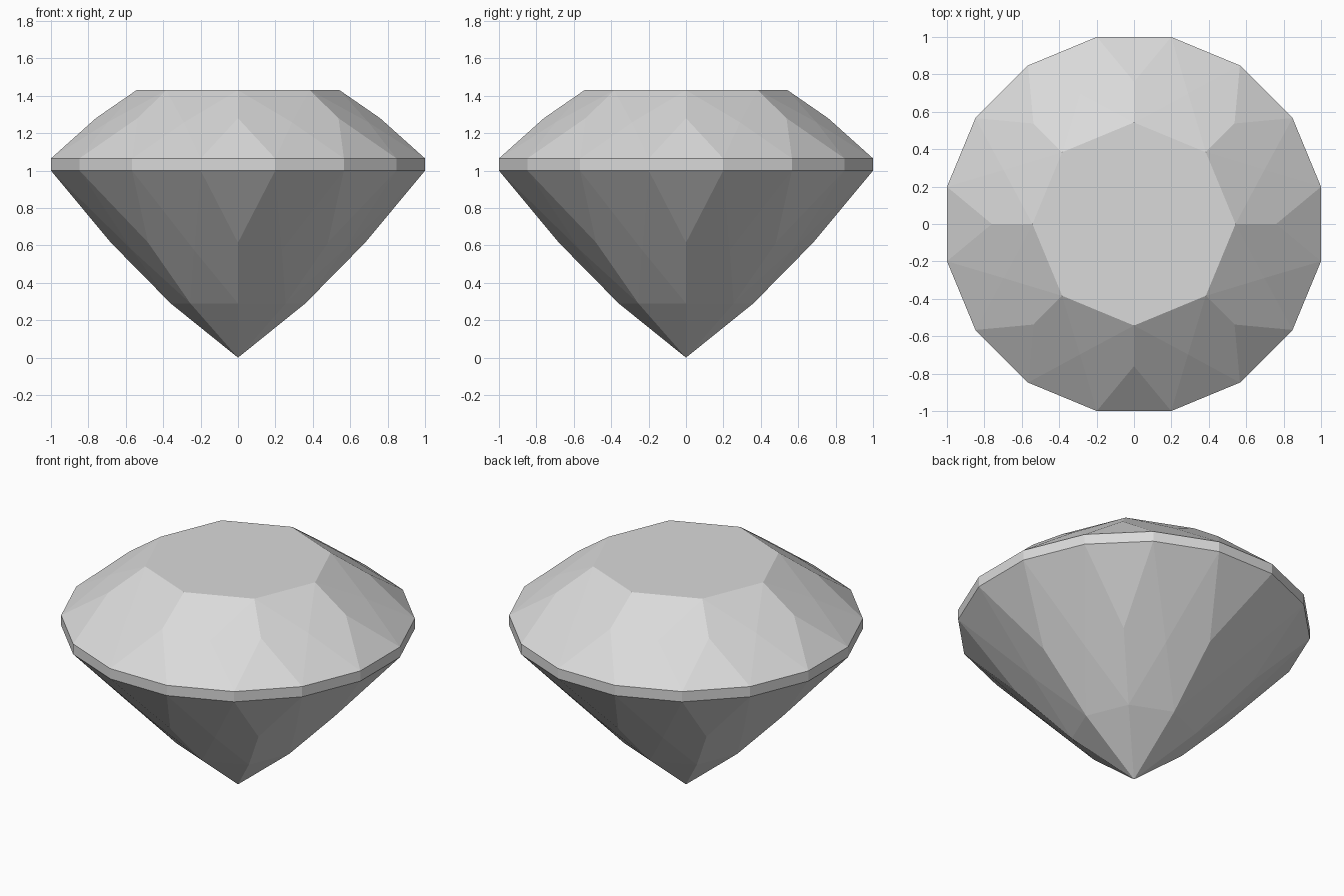
import bpy
import bmesh
from math import cos, sin, radians

cube = bpy.data.objects.get("Cube")
if cube:
    bpy.data.objects.remove(cube, do_unlink=True)

N = 8
STEP = 360 / N
GIRDLE_R = 1 / cos(radians(STEP / 4))

stone = bpy.data.materials.new("pale_grey_stone")
stone.use_nodes = True
colour = (0.7, 0.7, 0.7, 1)
stone.diffuse_color = colour
stone.node_tree.nodes["Principled BSDF"].inputs["Base Color"].default_value = colour

bm = bmesh.new()


def ring(radius, z, offset=0.0):
    """Eight vertices around the axis, turned by a fraction of a step."""
    angles = [radians(STEP * (k + offset)) for k in range(N)]
    return [bm.verts.new((radius * cos(a), radius * sin(a), z)) for a in angles]


def girdle_edge(z):
    """Sixteen-sided outline as two rings, either side of each main axis."""
    return ring(GIRDLE_R, z, -0.25), ring(GIRDLE_R, z, 0.25)


def facets(inner, main, star, before, after):
    """Star, main and girdle facets between an octagon and the girdle."""
    for k in range(N):
        n = (k + 1) % N
        bm.faces.new((inner[k], inner[n], star[k]))
        bm.faces.new((inner[k], star[k], after[k], main[k]))
        bm.faces.new((inner[n], main[n], before[n], star[k]))
        bm.faces.new((star[k], before[n], after[k]))
        bm.faces.new((main[k], after[k], before[k]))


# Girdle band
low_before, low_after = girdle_edge(1.0)
top_before, top_after = girdle_edge(1.065)
for k in range(N):
    n = (k + 1) % N
    bm.faces.new((low_before[k], low_after[k], top_after[k], top_before[k]))
    bm.faces.new((low_after[k], low_before[n], top_before[n], top_after[k]))

# Crown with flat table
table = ring(0.543, 1.43)
bm.faces.new(table)
facets(table, ring(0.76, 1.28), ring(0.755, 1.258, 0.5), top_before, top_after)

# Pavilion down to the point
lower = ring(0.36, 0.29)
facets(lower, ring(0.68, 0.615), ring(0.613, 0.575, 0.5), low_before, low_after)
tip = bm.verts.new((0, 0, 0))
for k in range(N):
    bm.faces.new((lower[k], lower[(k + 1) % N], tip))

bmesh.ops.recalc_face_normals(bm, faces=bm.faces[:])
mesh = bpy.data.meshes.new("cut_gem")
bm.to_mesh(mesh)
bm.free()
mesh.materials.append(stone)
gem = bpy.data.objects.new("cut_gem", mesh)
bpy.context.collection.objects.link(gem)
